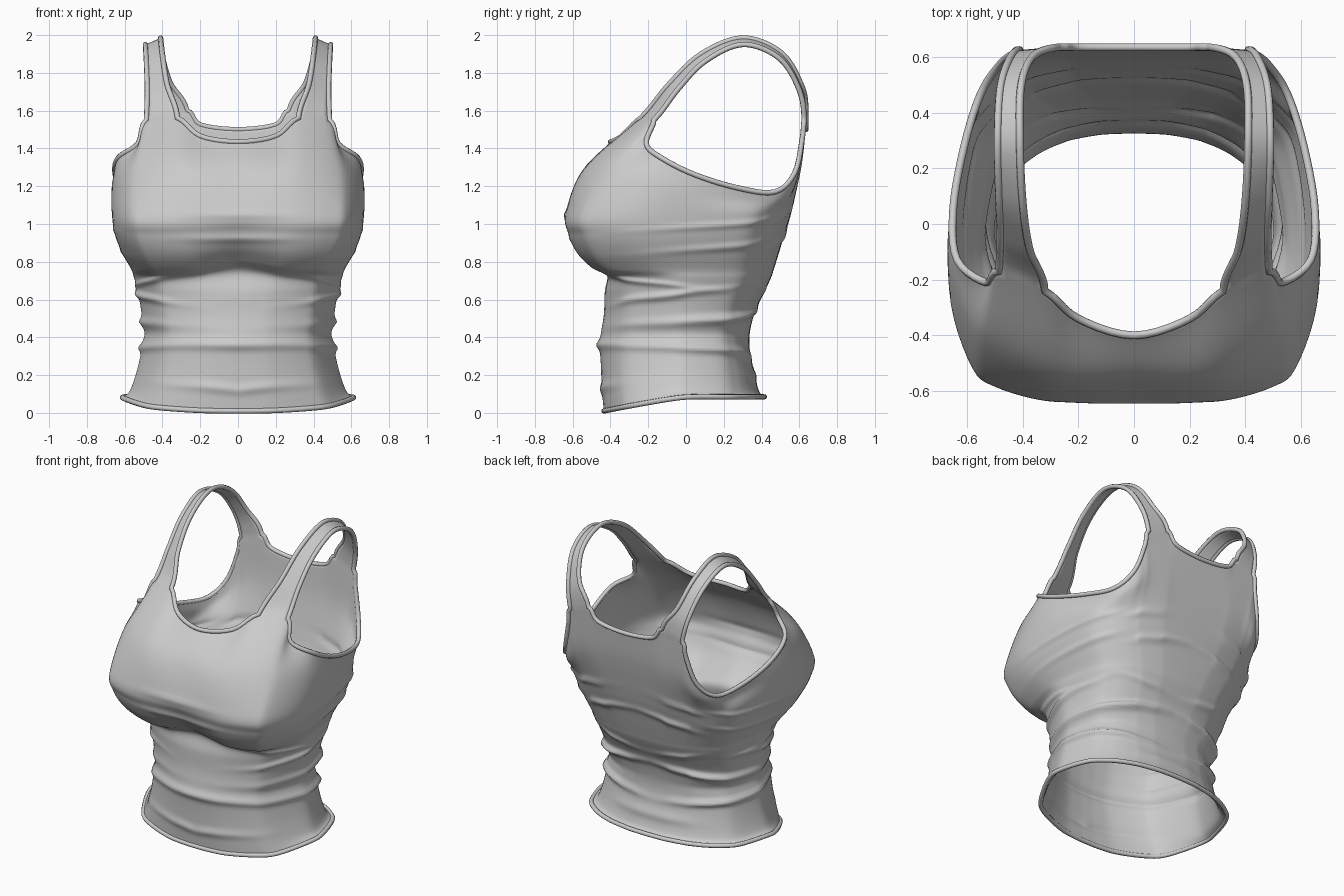
import bpy, bmesh, math
from mathutils import Vector

if "Cube" in bpy.data.objects:
    bpy.data.objects.remove(bpy.data.objects["Cube"])

S = 5        # columns per control interval
R = 10       # rows per ring interval
RIM = 0.014

# Angles of the 15 control columns, front centre to back centre
ANG = [0, .115, .31, .65, .915, 1.42, 1.62, 2.06, 2.33, 2.52, 2.66, 2.75, 2.93, 3.02, math.pi]

# Lower sections: z, front y, back y, half width, widest y, front power, back power, bust amount
SECTIONS = [
    (0.00, -.435, .415, .605, 0, 2.3, 2.3, 0),
    (0.12, -.445, .385, .565, 0, 2.3, 2.3, 0),
    (0.24, -.450, .355, .525, 0, 2.3, 2.3, 0),
    (0.38, -.455, .335, .500, 0, 2.3, 2.4, 0),
    (0.52, -.435, .360, .505, 0, 2.4, 2.5, 0),
    (0.64, -.430, .415, .525, 0, 2.5, 2.6, 0),
    (0.715, -.435, .450, .545, 0, 2.7, 2.7, .6),
    (0.76, -.520, .465, .560, -.03, 3.1, 2.8, 1),
    (0.84, -.590, .490, .605, -.07, 3.4, 2.9, .8),
    (0.94, -.628, .520, .645, -.1, 3.6, 3.1, .4),
    (1.05, -.640, .555, .662, -.1, 3.6, 3.2, .1),
]
# Chest ring just below the openings
CHEST = [(0, -.55, 1.28), (.2, -.55, 1.28), (.34, -.51, 1.31), (.5, -.43, 1.31), (.58, -.36, 1.28),
         (.655, -.2, 1.22), (.665, 0, 1.17), (.61, .27, 1.13), (.545, .46, 1.12), (.47, .555, 1.17),
         (.41, .59, 1.24), (.36, .6, 1.28), (.25, .61, 1.3), (.18, .61, 1.3), (0, .61, 1.3)]
# Top edge: neck, strap base, armhole, strap base, back neck
EDGE = [(0, -.4, 1.435), (.2, -.34, 1.465), (.32, -.24, 1.56), (.485, -.17, 1.55), (.53, -.21, 1.425),
        (.635, -.13, 1.35), (.65, .05, 1.26), (.61, .28, 1.19), (.55, .47, 1.17), (.48, .575, 1.27),
        (.43, .615, 1.45), (.41, .625, 1.55), (.27, .635, 1.6), (.2, .635, 1.525), (0, .635, 1.5)]
# Strap edges between the front and back bases
STRAP_IN = [(.375, -.09, 1.74), (.4, .08, 1.9), (.41, .3, 1.985), (.405, .5, 1.91), (.36, .605, 1.75)]
STRAP_OUT = [(.48, -.045, 1.71), (.485, .1, 1.86), (.49, .3, 1.95), (.48, .49, 1.88), (.445, .595, 1.72)]
# Cloth folds: column, z, height, column spread, z spread, slope
FOLDS = [(9, .51, .035, 4, .022, .008), (8, .33, .028, 4, .02, -.006), (0, .36, .02, 3, .025, 0),
         (1, .13, .012, 2, .025, .01), (5, .62, .02, 1.8, .018, .02), (4, .70, .014, 2, .014, -.02),
         (7, .42, -.012, 4, .03, 0), (12, .92, .016, 2, .022, .02), (11, 1.05, .014, 1.6, .02, .02),
         (7, .88, .012, 1.5, .018, .02), (7, 1.0, .012, 1.5, .016, .02), (11, .66, .014, 2, .02, -.01),
         (0, .92, .010, 1.5, .02, 0), (0, 1.05, .008, 1.5, .02, 0), (13, .2, .01, 3, .03, 0)]


def spline(pts, n):
    """Catmull-Rom through pts[1:-1], n steps per span."""
    out = []
    for i in range(1, len(pts) - 2):
        a, b, c, d = pts[i - 1:i + 3]
        for k in range(n):
            t = k / n
            out.append(.5 * (2 * b + (c - a) * t + (2 * a - 5 * b + 4 * c - d) * t * t
                             + (3 * b - a - 3 * c + d) * t ** 3))
    return out + [pts[-2].copy()]


def flip(p):
    return Vector((-p.x, p.y, p.z))


def section(z, yf, yb, w, yc, nf, nb, bust):
    ring = []
    for t in ANG:
        front = t < math.pi / 2
        e = 2 / (nf if front else nb)
        x = w * max(0, math.sin(t)) ** e if t < 3.14 else 0
        y = yc + ((yf if front else yb) - yc) * abs(math.cos(t)) ** e
        zz = z + (.01 + .075 * min(1, 1 - math.cos(t)) if z == 0 else 0)
        if front:
            mid = bust * math.exp(-(x / .2) ** 2)
            zz += .05 * mid
            y += .03 * mid
        ring.append(Vector((x, y, zz)))
    return ring


rings = [section(*s) for s in SECTIONS] + [[Vector(p) for p in q] for q in (CHEST, EDGE)]
around = [spline([flip(r[1])] + r + [flip(r[-2])], S) for r in rings]
NU = 14 * S + 1
cols = []
for i in range(NU):
    c = [r[i] for r in around]
    col = spline([2 * c[0] - c[1]] + c + [2 * c[-1] - c[-2]], R)
    u = i / S
    for p in col:
        d = Vector((p.x, p.y, 0)).normalized()
        push = sum(h * math.exp(-((u - fu) / su) ** 2 - ((p.z - fz - k * (u - fu)) / sz) ** 2)
                   for fu, fz, h, su, sz, k in FOLDS)
        p += d * push
        if i in (0, NU - 1):
            p.x = 0
    cols.append(col)

# Half shirt body
bm = bmesh.new()
grid = [[bm.verts.new(p) for p in col] for col in cols]
for i in range(NU - 1):
    for j in range(len(grid[0]) - 1):
        bm.faces.new((grid[i][j], grid[i + 1][j], grid[i + 1][j + 1], grid[i][j + 1]))


# Shoulder strap joined to the body
def strap_edge(f, pts, b):
    return spline([rings[-2][f], rings[-1][f]] + [Vector(p) for p in pts] + [rings[-1][b], rings[-2][b]], 8)


inner, outer = strap_edge(2, STRAP_IN, 12), strap_edge(3, STRAP_OUT, 11)
rows = [[grid[2 * S + k][-1] for k in range(S + 1)]]
for a, b in zip(inner[1:-1], outer[1:-1]):
    rows.append([bm.verts.new(a.lerp(b, k / S)) for k in range(S + 1)])
rows.append([grid[12 * S - k][-1] for k in range(S + 1)])
for r0, r1 in zip(rows, rows[1:]):
    for k in range(S):
        bm.faces.new((r0[k], r0[k + 1], r1[k + 1], r1[k]))
bmesh.ops.recalc_face_normals(bm, faces=bm.faces)
probe = grid[NU // 2][R].link_faces[0]
if probe.normal.x < 0:
    bmesh.ops.reverse_faces(bm, faces=bm.faces)
for f in bm.faces:
    f.smooth = True
mesh = bpy.data.meshes.new("tank_top")
bm.to_mesh(mesh)
bm.free()
shirt = bpy.data.objects.new("tank_top", mesh)
bpy.context.collection.objects.link(shirt)
shirt.modifiers.new("Mirror", 'MIRROR').merge_threshold = .0005
solid = shirt.modifiers.new("Cloth", 'SOLIDIFY')
solid.thickness, solid.offset = .01, -1


# Rolled piping along the open edges
def piping(name, pts):
    cu = bpy.data.curves.new(name, 'CURVE')
    cu.dimensions = '3D'
    cu.bevel_depth, cu.bevel_resolution = RIM, 2
    sp = cu.splines.new('POLY')
    sp.points.add(len(pts) - 1)
    for q, p in zip(sp.points, pts):
        q.co = (*p, 1)
    sp.use_cyclic_u = True
    ob = bpy.data.objects.new(name, cu)
    bpy.context.collection.objects.link(ob)


def closed(half):
    return half + [flip(p) for p in half[-2:0:-1]]


top = [c[-1] for c in cols]
piping("neck_piping", closed(top[:2 * S] + inner + top[12 * S + 1:]))
arm = top[3 * S:11 * S] + outer[:0:-1]
piping("armhole_piping_left", arm)
piping("armhole_piping_right", [flip(p) for p in arm])
piping("hem_piping", closed([c[0] for c in cols]))
